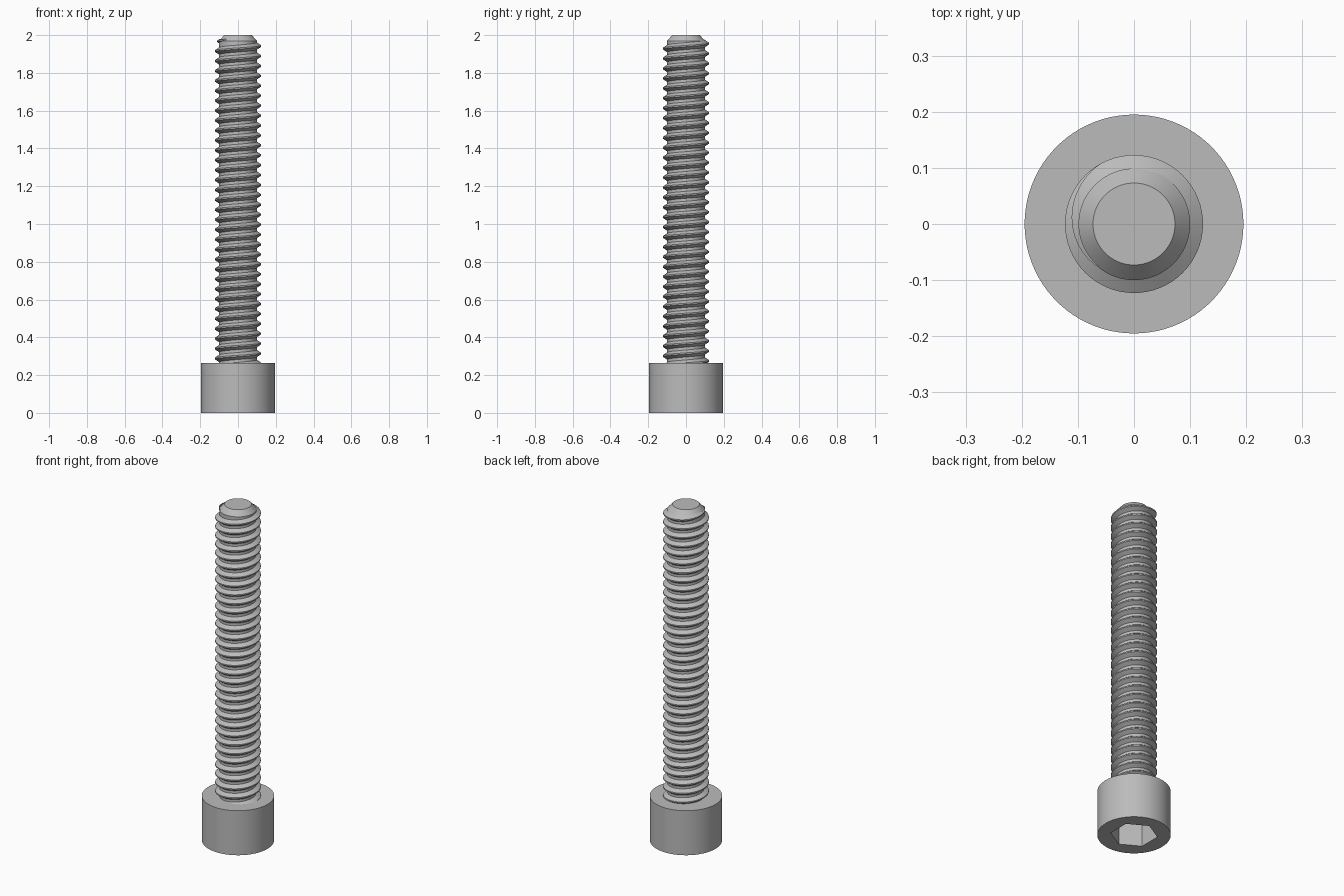
import bpy, bmesh
from math import cos, sin, pi, radians, ceil

if "Cube" in bpy.data.objects:
    bpy.data.objects.remove(bpy.data.objects["Cube"])

HEAD_R, HEAD_H = 0.195, 0.265
CORE_R, CREST_R = 0.1, 0.123
PITCH = 0.0525
SIDES = 96

steel = bpy.data.materials.new("grey steel")
steel.use_nodes = True
GREY = (0.5, 0.5, 0.5, 1)
steel.diffuse_color = GREY
steel.node_tree.nodes["Principled BSDF"].inputs["Base Color"].default_value = GREY


def finish(bm, name):
    """Turn a bmesh into a grey object, smooth with sharp edges kept."""
    bmesh.ops.recalc_face_normals(bm, faces=bm.faces)
    mesh = bpy.data.meshes.new(name)
    bm.to_mesh(mesh)
    bm.free()
    obj = bpy.data.objects.new(name, mesh)
    bpy.context.collection.objects.link(obj)
    mesh.materials.append(steel)
    bpy.ops.object.select_all(action="DESELECT")
    obj.select_set(True)
    bpy.context.view_layer.objects.active = obj
    bpy.ops.object.shade_smooth_by_angle(angle=radians(25))
    return obj


def ring(bm, radius, z, sides=SIDES, turn=0.0):
    return [bm.verts.new((radius * cos(turn + 2 * pi * i / sides),
                          radius * sin(turn + 2 * pi * i / sides), z))
            for i in range(sides)]


def bridge(bm, a, b, closed=True):
    n = len(a)
    for i in range(n if closed else n - 1):
        j = (i + 1) % n
        bm.faces.new((a[i], a[j], b[j], b[i]))


# Head: a cylinder with a hexagonal socket sunk into its underside
bm = bmesh.new()
bottom, top = ring(bm, HEAD_R, 0), ring(bm, HEAD_R, HEAD_H)
bridge(bm, bottom, top)
bm.faces.new(top)
mouth = ring(bm, 0.126, 0, 6, pi / 6)
floor = ring(bm, 0.126, 0.15, 6, pi / 6)
bridge(bm, mouth, floor)
bm.faces.new(floor)
# Underside ring: a fan from each socket corner and a triangle for each side
step = SIDES // 6
for k in range(6):
    for i in range(step):
        a = (k * step + i) % SIDES
        bm.faces.new((mouth[k], bottom[a], bottom[(a + 1) % SIDES]))
    end = bottom[((k + 1) * step) % SIDES]
    bm.faces.new((mouth[k], end, mouth[(k + 1) % 6]))
finish(bm, "socket_head")

# Shank: the thread's core with a chamfered tip
bm = bmesh.new()
rings = [ring(bm, r, z) for r, z in
         ((CORE_R, HEAD_H - 0.02), (CORE_R, 1.97), (0.073, 2.0))]
for a, b in zip(rings, rings[1:]):
    bridge(bm, a, b)
bm.faces.new(rings[0])
bm.faces.new(rings[-1])
finish(bm, "shank_core")

# Thread: a right-handed helical ridge that fades out near the tip
bm = bmesh.new()
PER_TURN = 64
END = radians(230)
FADE = radians(110)
CREST_Z = 1.942                      # crest height where the helix last crosses +x
turns = (CREST_Z - HEAD_H + 0.02) / PITCH
count = ceil((turns + END / (2 * pi)) * PER_TURN)
sections = []
for i in range(count + 1):
    t = END - 2 * pi * (count - i) / PER_TURN
    z = CREST_Z + PITCH * t / (2 * pi)
    size = min(1, (END - t) / FADE)
    crest = CORE_R + (CREST_R - CORE_R) * size
    half = 0.004 + 0.016 * size
    profile = ((CORE_R - 0.002, -half), (crest, -0.0035),
               (crest, 0.0035), (CORE_R - 0.002, half))
    sections.append([bm.verts.new((r * cos(t), r * sin(t), z + dz))
                     for r, dz in profile])
for a, b in zip(sections, sections[1:]):
    bridge(bm, a, b)
bm.faces.new(sections[0])
bm.faces.new(sections[-1])
finish(bm, "thread")
